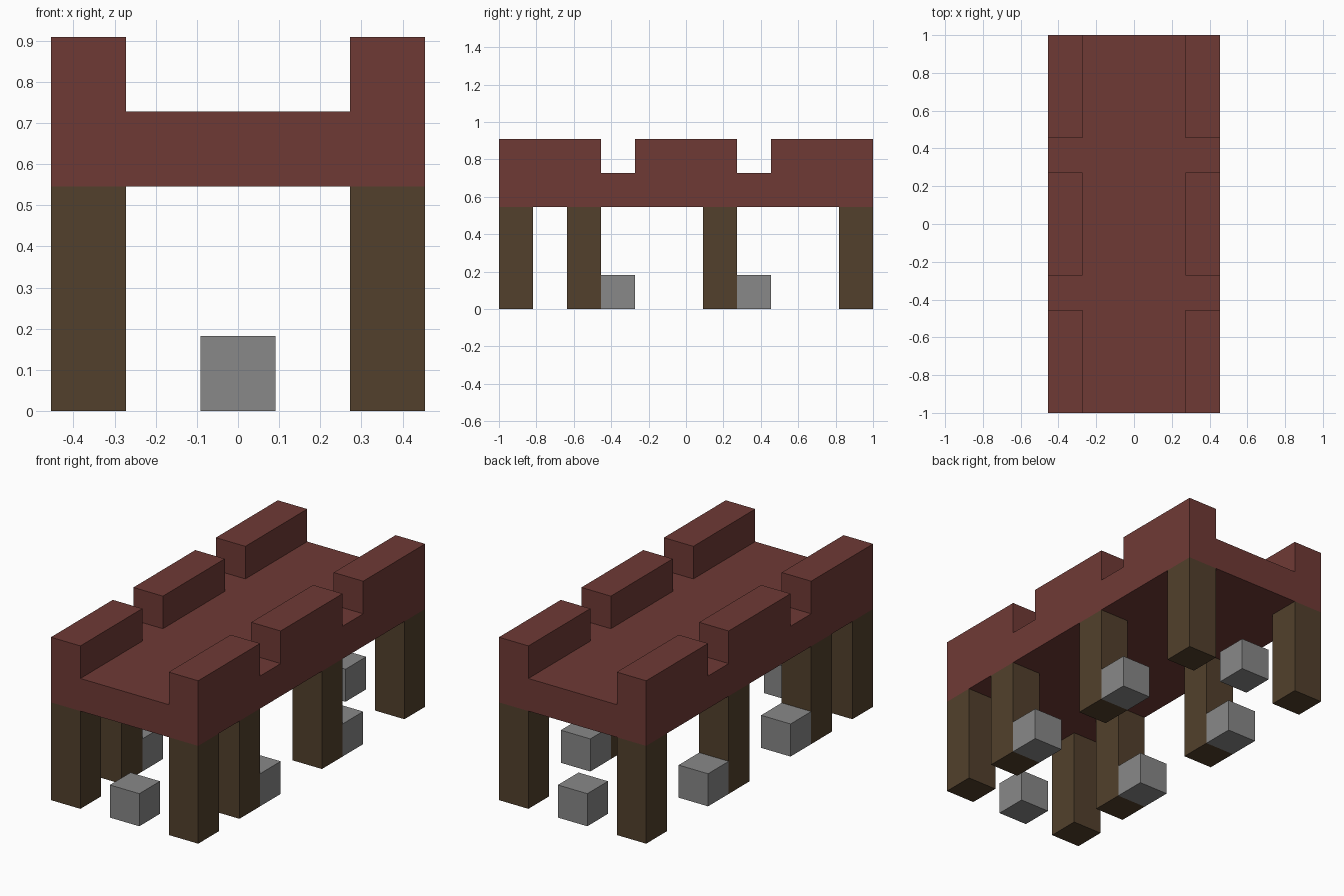
import bpy
import bmesh
from mathutils import Vector

cube = bpy.data.objects.get("Cube")
if cube:
    bpy.data.objects.remove(cube, do_unlink=True)

U = 2 / 11            # one block
HALF_X, HALF_Y = 2.5 * U, 5.5 * U


def make_material(name, rgb):
    mat = bpy.data.materials.new(name)
    mat.use_nodes = True
    colour = (*rgb, 1)
    mat.diffuse_color = colour
    mat.node_tree.nodes["Principled BSDF"].inputs["Base Color"].default_value = colour
    return mat


brick_red = make_material("brick red", (0.159, 0.042, 0.036))
dark_wood = make_material("dark wood", (0.084, 0.051, 0.025))
stone_grey = make_material("stone grey", (0.246, 0.246, 0.246))


def finish(bm, name, mat):
    mesh = bpy.data.meshes.new(name)
    bm.normal_update()
    bm.to_mesh(mesh)
    bm.free()
    mesh.materials.append(mat)
    obj = bpy.data.objects.new(name, mesh)
    bpy.context.collection.objects.link(obj)
    return obj


def pillar(name, x, y, height, mat):
    """Square block, one unit wide, standing on the ground; x, y in blocks."""
    bm = bmesh.new()
    bmesh.ops.create_cube(bm, size=1)
    bmesh.ops.scale(bm, vec=(U, U, height * U), verts=bm.verts)
    bmesh.ops.translate(bm, vec=(x * U, y * U, height * U / 2), verts=bm.verts)
    return finish(bm, name, mat)


# Deck slab with the raised battlements extruded from its long edges
bm = bmesh.new()
bmesh.ops.create_cube(bm, size=1)
bmesh.ops.scale(bm, vec=(2 * HALF_X, 2 * HALF_Y, U), verts=bm.verts)
bmesh.ops.translate(bm, vec=(0, 0, 3.5 * U), verts=bm.verts)
cuts = [(Vector((1, 0, 0)), c) for c in (-1.5, 1.5)]
cuts += [(Vector((0, 1, 0)), c) for c in (-2.5, -1.5, 1.5, 2.5)]
for axis, c in cuts:
    bmesh.ops.bisect_plane(bm, geom=bm.verts[:] + bm.edges[:] + bm.faces[:],
                           plane_co=axis * c * U, plane_no=axis)
bm.normal_update()


def is_merlon(face):
    centre = face.calc_center_median() / U
    return face.normal.z > 0.9 and abs(centre.x) > 1.5 and not 1.5 < abs(centre.y) < 2.5


merlons = [f for f in bm.faces if is_merlon(f)]
raised = bmesh.ops.extrude_face_region(bm, geom=merlons)
bmesh.ops.delete(bm, geom=merlons, context='FACES')
bmesh.ops.translate(bm, vec=(0, 0, U),
                    verts=[v for v in raised["geom"] if isinstance(v, bmesh.types.BMVert)])
bmesh.ops.recalc_face_normals(bm, faces=bm.faces)
bmesh.ops.dissolve_limit(bm, angle_limit=0.01, verts=bm.verts, edges=bm.edges)
finish(bm, "battlement_deck", brick_red)

# Support posts and the stone blocks behind the inner posts, on both sides
for side, x in (("left", 2), ("right", -2)):
    for place, y in (("front", -5), ("front_middle", -3), ("back_middle", 1), ("back", 5)):
        pillar(f"{side}_{place}_post", x, y, 3, dark_wood)
    for place, y in (("front", -2), ("back", 2)):
        pillar(f"{side}_{place}_stone", x, y, 1, stone_grey)

# Single stones centred under each open end
for place, y in (("front", -5), ("back", 5)):
    pillar(f"{place}_centre_stone", 0, y, 1, stone_grey)
